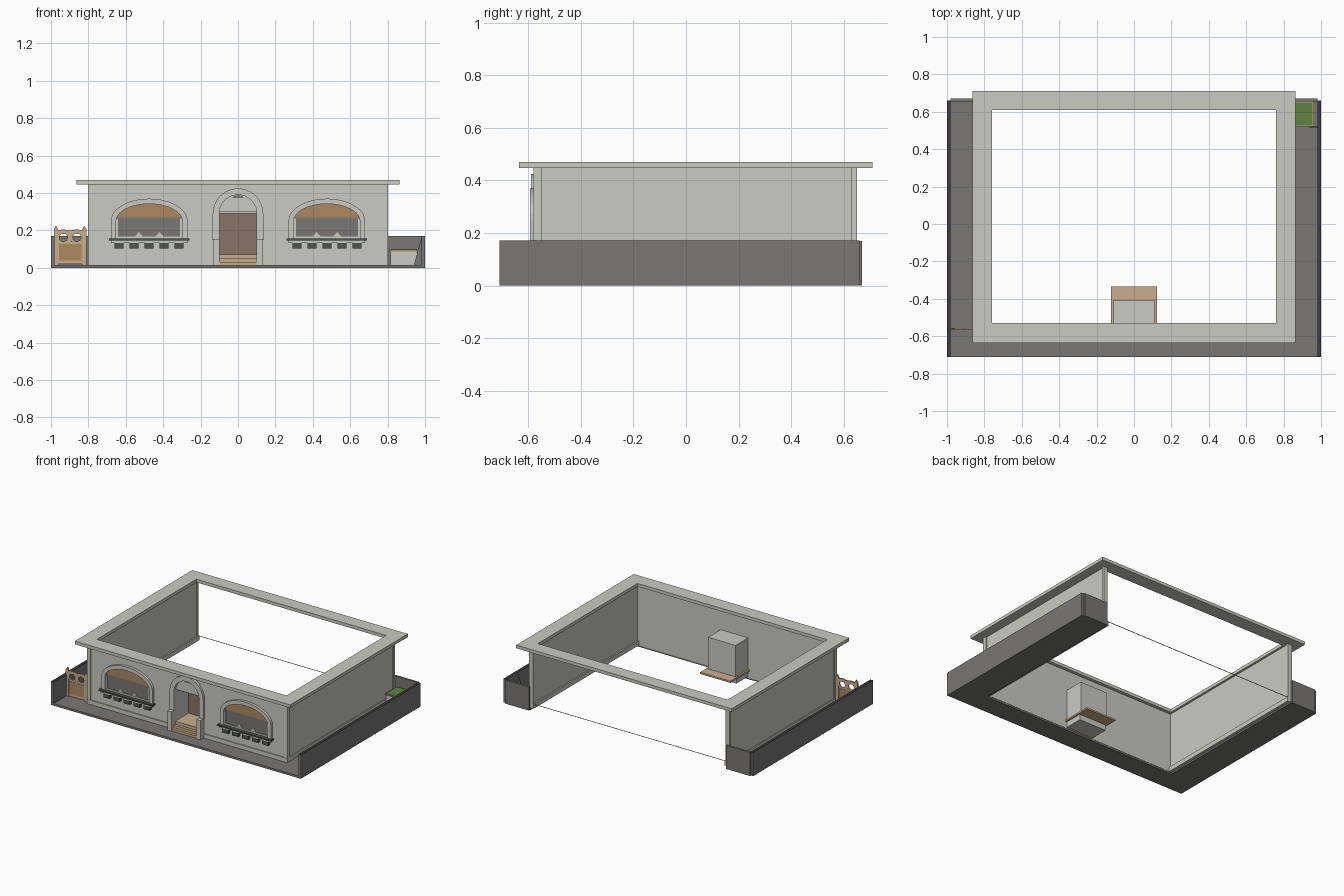
import bpy, bmesh, math

if "Cube" in bpy.data.objects:
    bpy.data.objects.remove(bpy.data.objects["Cube"])

def mat(name, r, g, b):
    m = bpy.data.materials.new(name)
    m.diffuse_color = (r, g, b, 1)
    m.use_nodes = True
    m.node_tree.nodes["Principled BSDF"].inputs["Base Color"].default_value = m.diffuse_color
    return m

STONE = mat("pale stone", .585, .595, .54)
GREY = mat("mid grey", .19, .185, .18)
DARK = mat("charcoal", .05, .047, .048)
TAN = mat("tan wood", .58, .43, .27)
BROWN = mat("ochre wood", .41, .25, .12)
DOOR = mat("door brown", .255, .17, .135)
GREEN = mat("leaf green", .115, .225, .05)
SLATE = mat("slate", .08, .09, .075)

def finish(name, bm, m):
    bmesh.ops.recalc_face_normals(bm, faces=bm.faces)
    me = bpy.data.meshes.new(name)
    bm.to_mesh(me)
    bm.free()
    me.materials.append(m)
    ob = bpy.data.objects.new(name, me)
    bpy.context.collection.objects.link(ob)
    return ob

def box(name, x0, x1, y0, y1, z0, z1, m):
    bm = bmesh.new()
    bmesh.ops.create_cube(bm, size=1)
    for v in bm.verts:
        v.co = ((x0 + x1) / 2 + v.co.x * (x1 - x0), (y0 + y1) / 2 + v.co.y * (y1 - y0),
                (z0 + z1) / 2 + v.co.z * (z1 - z0))
    return finish(name, bm, m)

def prism(name, pts, y0, y1, m):
    """Extrude an x-z outline along y."""
    bm = bmesh.new()
    a = [bm.verts.new((x, y0, z)) for x, z in pts]
    b = [bm.verts.new((x, y1, z)) for x, z in pts]
    bm.faces.new(a)
    bm.faces.new(b)
    n = len(a)
    for i in range(n):
        j = (i + 1) % n
        bm.faces.new((a[i], a[j], b[j], b[i]))
    return finish(name, bm, m)

def band(name, outer, inner, y0, y1, m, closed=False):
    """Solid strip between two matching x-z outlines."""
    bm = bmesh.new()
    loops = [[bm.verts.new((x, y, z)) for x, z in p]
             for p, y in ((outer, y0), (inner, y0), (inner, y1), (outer, y1))]
    n = len(outer)
    for i in range(n if closed else n - 1):
        j = (i + 1) % n
        for k in range(4):
            p, q = loops[k], loops[(k + 1) % 4]
            bm.faces.new((p[i], p[j], q[j], q[i]))
    if not closed:
        for i in (0, n - 1):
            bm.faces.new([l[i] for l in loops])
    return finish(name, bm, m)

def arch(cx, w, z0, zs, zt, n=20):
    arc = [(cx + w * math.cos(math.pi * i / n), zs + (zt - zs) * math.sin(math.pi * i / n))
           for i in range(n + 1)]
    return ([(cx + w, z0)] + arc + [(cx - w, z0)]) if zs > z0 else arc

def circle(cx, cz, r, n=16):
    return [(cx + r * math.cos(2 * math.pi * i / n), cz + r * math.sin(2 * math.pi * i / n))
            for i in range(n)]

# flat roof ring, open in the middle
bm = bmesh.new()
rects = [[(-.863, -.635), (.863, -.635), (.863, .71), (-.863, .71)],
         [(-.76, -.53), (.76, -.53), (.76, .61), (-.76, .61)]]
lp = [[bm.verts.new((x, y, z)) for x, y in rects[r]] for r, z in ((0, .447), (1, .447), (1, .47), (0, .47))]
for i in range(4):
    for k in range(4):
        j, p, q = (i + 1) % 4, lp[k], lp[(k + 1) % 4]
        bm.faces.new((p[i], p[j], q[j], q[i]))
finish("roof_ring", bm, STONE)

# ground strips, thin plinth edge across the open back
box("front_ground", -1, 1, -.71, -.555, 0, .015, GREY)
box("back_edge", -.78, .78, .645, .65, .043, .045, STONE)
for s, side in ((-1, "left"), (1, "right")):
    def sbox(name, a, b, *r):
        return box(side + "_" + name, min(s * a, s * b), max(s * a, s * b), *r)
    sbox("ground", .785, .99, -.56, .66, 0, .015, GREY)
    # yard walls
    sbox("yard_wall", .98, 1, -.71, .66, 0, .169, GREY)
    sbox("yard_wall_cap", .98, 1, -.71, .66, .169, .171, DARK)
    sbox("yard_back_wall", .79, .982, .655, .67, 0, .17, GREY)
    # house walls
    sbox("side_wall", .775, .795, -.57, .645, .012, .45, STONE)
    sbox("front_wall", .1, .795, -.575, -.553, .012, .45, STONE)
    sbox("front_plinth", .135, .803, -.583, -.57, .012, .045, STONE)
    sbox("side_plinth", .765, .803, -.58, .65, .012, .045, STONE)
    sbox("front_pilaster", .775, .803, -.58, -.55, .012, .45, STONE)
    sbox("back_pilaster", .77, .803, .63, .65, .012, .45, STONE)
    # doorway side posts and recess sides
    sbox("door_post", .1, .132, -.62, -.57, .012, .155, STONE)
    sbox("recess_side", .1, .11, -.555, -.41, .07, .30, STONE)

    # windows
    c = s * .475
    band(side + "_window_surround", arch(c, .205, .155, .25, .37), arch(c, .177, .155, .25, .342),
         -.593, -.57, STONE)
    prism(side + "_window_glass", arch(c, .178, .16, .25, .343), -.579, -.573, GREY)
    prism(side + "_window_shade", arch(c, .168, .27, .27, .342), -.583, -.578, BROWN)
    box(side + "_window_bottom_rail", c - .177, c + .177, -.584, -.573, .155, .168, STONE)
    for d in (-1, 1):
        box(side + "_window_side_rail", c + d * .172 - .006, c + d * .172 + .006, -.583, -.573, .16, .265, STONE)
        prism(side + "_curtain_gap", [(c + d * .055 - .022, .167), (c + d * .055 + .022, .167),
                                      (c + d * .055, .192)], -.582, -.578, STONE)
    box(side + "_window_sill", c - .215, c + .215, -.61, -.57, .147, .157, SLATE)
    box(side + "_window_sill_lower", c - .205, c + .205, -.60, -.57, .134, .147, STONE)
    for i in range(5):
        x = c + (i - 2) * .08
        box(side + "_sill_bracket", x - .024, x + .024, -.598, -.57, .104, .136, SLATE)

# doorway: lintel wall, arched surround, recess and door
box("door_lintel_wall", -.1, .1, -.57, -.553, .30, .45, STONE)
band("door_surround", arch(0, .135, .15, .29, .425), arch(0, .1, .15, .29, .39), -.59, -.565, STONE)
prism("door_fanlight", arch(0, .03, .374, .374, .389, 8), -.576, -.569, GREY)
box("recess_roof", -.11, .11, -.555, -.41, .29, .30, STONE)
box("recess_back", -.11, .11, -.418, -.41, .07, .30, STONE)
box("door", -.1, .1, -.424, -.417, .07, .298, DOOR)
box("porch_floor", -.122, .122, -.553, -.335, .06, .072, TAN)
box("porch_base", -.11, .11, -.553, -.42, .02, .06, STONE)
box("porch_floor_front", -.1, .1, -.575, -.55, .012, .072, TAN)
box("step_middle", -.1, .1, -.595, -.57, .012, .05, TAN)
box("step_lower", -.1, .1, -.615, -.59, .012, .032, TAN)

# planter with a leaning brace against the yard wall
box("planter_body", .815, .957, .53, .65, .012, .088, STONE)
box("planter_rim", .81, .962, .522, .655, .086, .094, TAN)
box("planter_grass", .815, .955, .527, .65, .09, .097, GREEN)
prism("planter_brace", [(.94, .014), (.981, .014), (.981, .16)], .517, .52, GREY)

# garden gate
g0, g1, gy = -.985, -.81, -.56
gm = (g0 + g1) / 2
box("gate_panel", g0 + .02, g1 - .02, gy - .003, gy + .003, .02, .14, TAN)
box("gate_inset", g0 + .028, g1 - .028, gy - .0045, gy + .0045, .04, .128, BROWN)
for x in (g0 + .012, g1 - .012):
    box("gate_post", x - .012, x + .012, gy - .005, gy + .005, .015, .205, TAN)
    prism("gate_post_tip", [(x - .012, .205), (x + .012, .205), (x, .225)], gy - .005, gy + .005, TAN)
for d in (-1, 1):
    band("gate_ring", circle(gm + d * .036, .163, .034), circle(gm + d * .036, .163, .022),
         gy - .004, gy + .004, TAN, True)
    prism("gate_scallop", arch(gm + d * .036, .036, .187, .187, .205, 10), gy - .004, gy + .004, TAN)
box("gate_middle_bar", gm - .008, gm + .008, gy - .004, gy + .004, .14, .2, TAN)
box("gate_top_rail", g0 + .01, g1 - .01, gy - .004, gy + .004, .182, .19, TAN)
